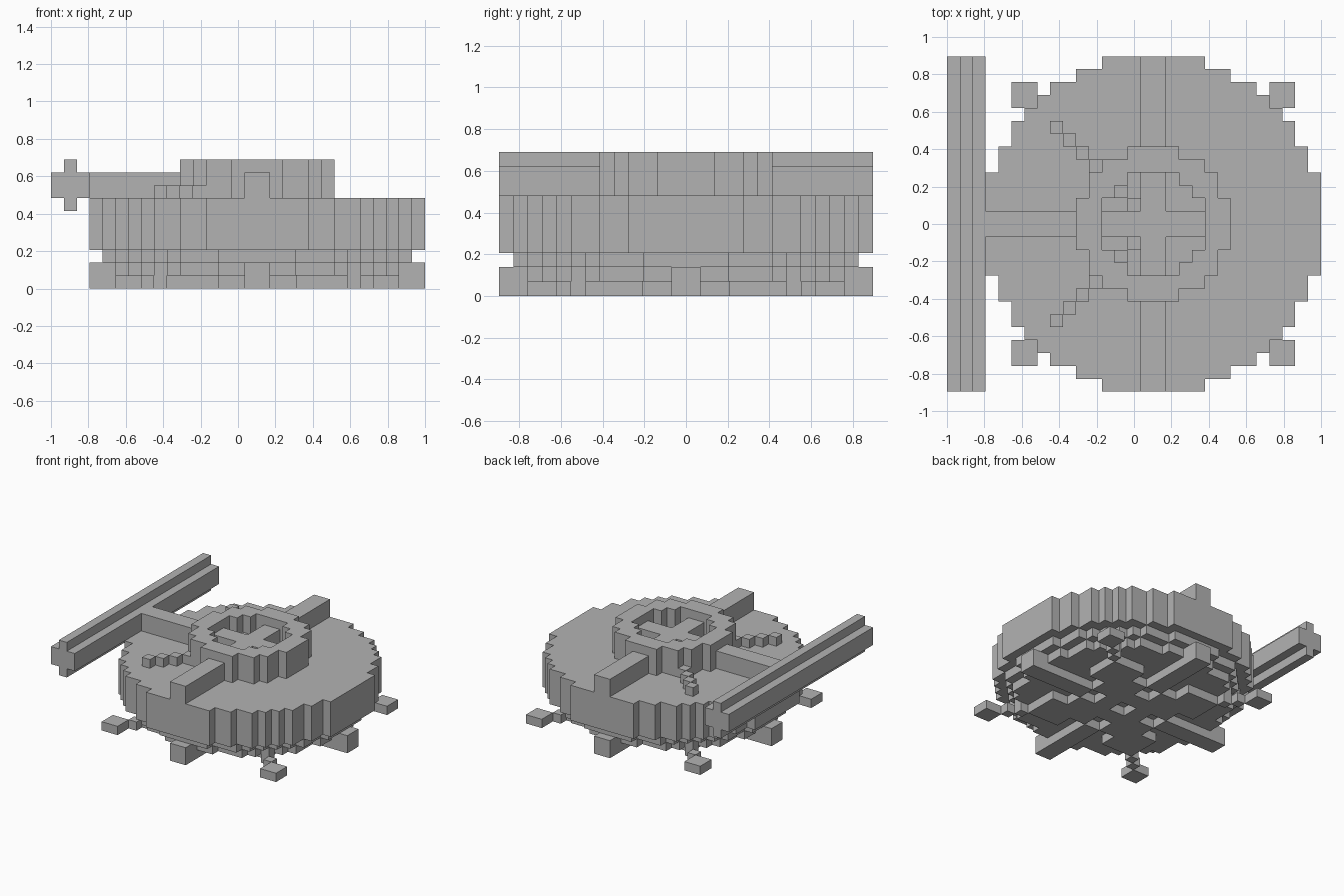
import bpy, bmesh
from mathutils import Vector

cube = bpy.data.objects.get("Cube")
if cube:
    bpy.data.objects.remove(cube, do_unlink=True)

U = 2 / 29                                # size of one block
ORIGIN = Vector((1.5, 0, 0))              # centre of the round body, in blocks

grey = bpy.data.materials.new("plain grey")
grey.use_nodes = True
grey.diffuse_color = (0.45, 0.45, 0.45, 1)
grey.node_tree.nodes["Principled BSDF"].inputs["Base Color"].default_value = grey.diffuse_color


def box(x0, x1, y0, y1, z0, z1):
    return {(x, y, z) for x in range(x0, x1) for y in range(y0, y1) for z in range(z0, z1)}


def disc(r, z0, z1):
    return {c for c in box(-r, r, -r, r, z0, z1)
            if (c[0] + .5) ** 2 + (c[1] + .5) ** 2 <= r * r}


def mirrored(cells):
    return cells | {(x, -1 - y, z) for x, y, z in cells}


def in_lattice(x, y):
    # Pairs of blocks form a coarse grid, open in a regular pattern
    m, n = abs((x + 1) // 2), abs((y + 1) // 2)
    if m == n:
        return m > 0
    pocket = {m, n} in ({0, 2}, {1, 3})
    return m + n <= 5 and not pocket


parts = {}
# Round body
parts["drum"] = disc(13, 3, 7)
parts["drum_lower_step"] = disc(12, 2, 3)
parts["drum_bottom_step"] = disc(11, 1, 2)
# Underside lattice with four diagonal feet
arms = {c for c in box(-9, 9, -9, 9, 0, 1)
        if max(abs(c[0] + .5), abs(c[1] + .5)) < 7 and in_lattice(c[0], c[1])}
arms |= {c for c in box(-9, 9, -9, 9, 0, 1) if abs(c[0] + .5) == abs(c[1] + .5) > 7}
parts["underside_lattice"] = arms | box(-11, 11, -1, 1, 0, 1) - box(-5, 5, -1, 1, 0, 1) \
    | box(-1, 1, -11, 11, 0, 1) - box(-1, 1, -5, 5, 0, 1)
parts["corner_feet"] = mirrored(box(-11, -9, 9, 11, 0, 1) | box(9, 11, 9, 11, 0, 1))
parts["side_feet"] = mirrored(box(-1, 1, 11, 13, 0, 2)) \
    | box(-13, -11, -1, 1, 0, 2) | box(11, 13, -1, 1, 0, 2)
# Top hub
parts["hub_ring"] = disc(6, 7, 10) - disc(4, 7, 10)
parts["hub_cross"] = box(-4, 4, -1, 1, 7, 9) | box(-1, 1, -4, 4, 7, 9)
parts["top_ribs"] = mirrored(box(-1, 1, 6, 13, 7, 9))
parts["diagonal_struts"] = mirrored({(-k - 1, k, 7) for k in range(1, 8)}) - parts["hub_ring"]
# Bar at the side with its link to the hub
parts["bar_link"] = box(-13, -6, -1, 1, 7, 9)
parts["side_bar"] = box(-16, -13, -13, 13, 7, 9) | box(-15, -14, -13, 13, 6, 10)

solid = set().union(*parts.values())


def build(name, cells):
    bm = bmesh.new()
    for cell in cells:
        for axis in range(3):
            for side in (0, 1):
                step = list(cell)
                step[axis] += 2 * side - 1
                if tuple(step) in solid:
                    continue
                b, c = (axis + 1) % 3, (axis + 2) % 3
                corners = []
                for i, j in ((0, 0), (1, 0), (1, 1), (0, 1)):
                    p = Vector(cell)
                    p[axis] += side
                    p[b] += i
                    p[c] += j
                    corners.append(bm.verts.new((p + ORIGIN) * U))
                bm.faces.new(corners if side else corners[::-1])
    bmesh.ops.remove_doubles(bm, verts=bm.verts[:], dist=U / 50)
    bmesh.ops.dissolve_limit(bm, angle_limit=.01, verts=bm.verts[:], edges=bm.edges[:])
    mesh = bpy.data.meshes.new(name)
    bm.to_mesh(mesh)
    bm.free()
    mesh.materials.append(grey)
    bpy.context.collection.objects.link(bpy.data.objects.new(name, mesh))


for name, cells in parts.items():
    build(name, cells)
